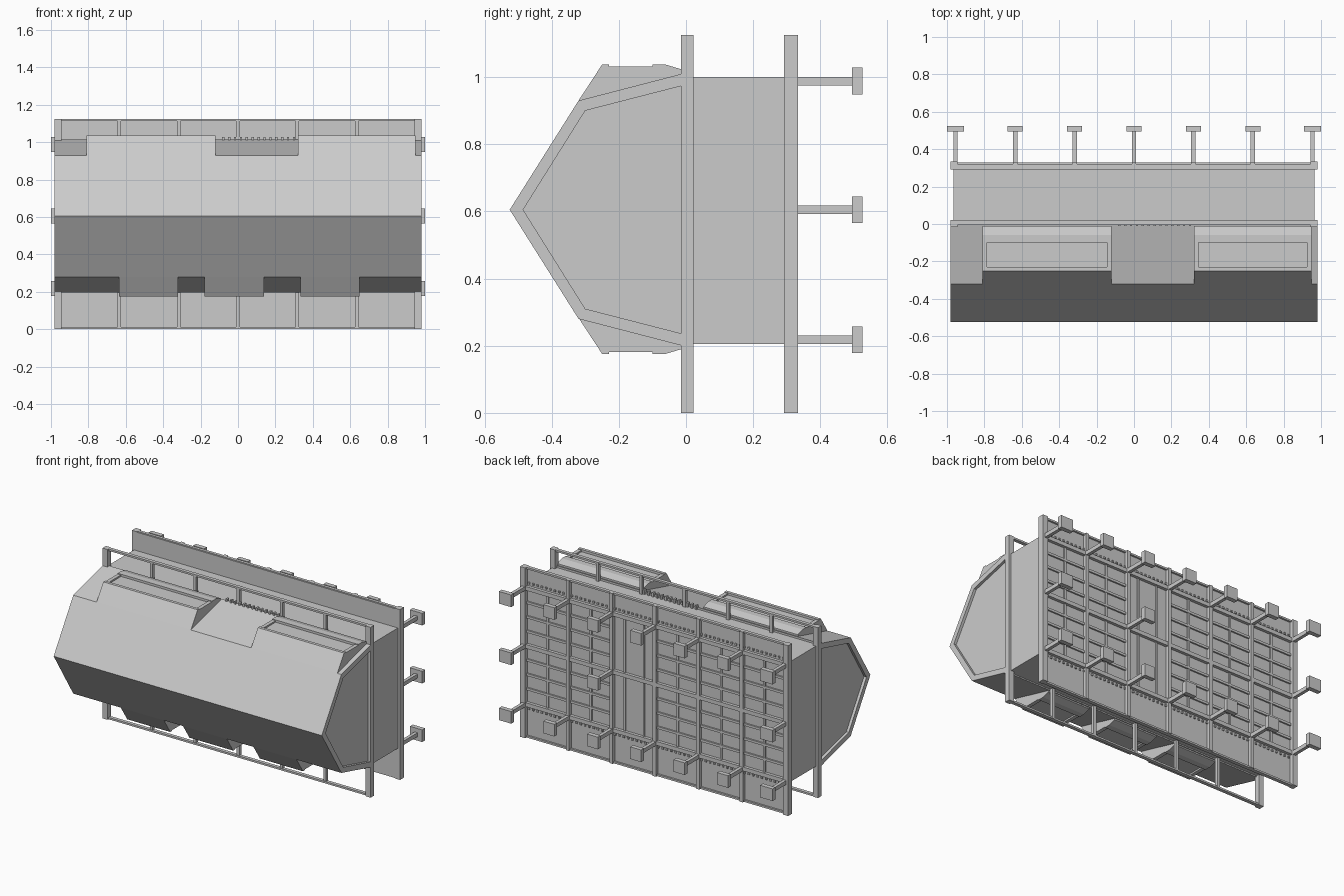
import bpy, bmesh

if "Cube" in bpy.data.objects:
    bpy.data.objects.remove(bpy.data.objects["Cube"])

def finish(name, bm):
    bmesh.ops.recalc_face_normals(bm, faces=bm.faces)
    me = bpy.data.meshes.new(name)
    bm.to_mesh(me)
    bm.free()
    ob = bpy.data.objects.new(name, me)
    bpy.context.collection.objects.link(ob)
    return ob

def boxes(name, items):
    """One object from boxes given as (x0, x1, y0, y1, z0, z1)."""
    bm = bmesh.new()
    for x0, x1, y0, y1, z0, z1 in items:
        vs = bmesh.ops.create_cube(bm, size=1)["verts"]
        for v in vs:
            v.co = ((x0 + x1) / 2 + v.co.x * (x1 - x0),
                    (y0 + y1) / 2 + v.co.y * (y1 - y0),
                    (z0 + z1) / 2 + v.co.z * (z1 - z0))
    return finish(name, bm)

def prism(name, profile, x0, x1):
    """Extrude a (y, z) profile along x."""
    bm = bmesh.new()
    a = [bm.verts.new((x0, y, z)) for y, z in profile]
    b = [bm.verts.new((x1, y, z)) for y, z in profile]
    bm.faces.new(a)
    bm.faces.new(b[::-1])
    for i in range(len(a)):
        j = (i + 1) % len(a)
        bm.faces.new((a[i], a[j], b[j], b[i]))
    return finish(name, bm)

MID = 0.605

def flip(profile):
    return [(y, 2 * MID - z) for y, z in profile]

# Faceted hull: outer shell with slightly recessed end panels
outer = [(0.0, 1.013), (-0.32, 0.93), (-0.525, MID), (-0.32, 0.28), (0.0, 0.197)]
inner = [(0.0, 0.977), (-0.30, 0.90), (-0.485, MID), (-0.30, 0.31), (0.0, 0.233)]
prism("hull_shell", outer + inner[::-1], -0.98, 0.98)
prism("hull_end_panels", inner, -0.962, 0.962)

# Raised hatches, two on top and three underneath, with a shallow groove
hatch = [(-0.32, 0.925), (-0.32, 0.93), (-0.25, 1.037), (-0.23, 1.037), (-0.23, 1.022),
         (-0.10, 1.022), (-0.10, 1.037), (-0.06, 1.037), (-0.01, 1.022), (-0.01, 1.0)]
for i, (x0, x1) in enumerate([(-0.81, -0.12), (0.32, 0.95)]):
    prism(f"top_hatch_{i}", hatch, x0, x1)
    boxes(f"top_hatch_stops_{i}", [(x, x + 0.025, -0.23, -0.10, 1.01, 1.032)
                                   for x in (x0, x1 - 0.025)])
for i, (x0, x1) in enumerate([(-0.635, -0.32), (-0.18, 0.14), (0.335, 0.65)]):
    prism(f"bottom_hatch_{i}", [(y, z + 0.003) for y, z in flip(hatch)], x0, x1)
    boxes(f"bottom_hatch_stops_{i}", [(x, x + 0.025, -0.23, -0.10, 0.181, 0.20)
                                      for x in (x0, x1 - 0.025)])

# Rear body between the two frames
boxes("rear_body", [(-0.965, 0.965, -0.01, 0.30, 0.205, 1.0)])

# Front frame: end posts, thin posts and rails
cols = [-0.635, -0.317, 0.0, 0.317, 0.635]
ends = [(-0.98, -0.943), (0.943, 0.98)]
boxes("front_frame_end_posts", [(a, b, -0.015, 0.022, 0, 1.125) for a, b in ends])
boxes("front_frame_posts", [(x - 0.01, x + 0.01, 0.0, 0.02, 0, 1.125) for x in cols])
boxes("front_frame_rails", [(-0.95, 0.95, -0.005, 0.018, z, z + 0.012)
                            for z in (0.0, 1.113)])

# Back plate with its frame
boxes("back_plate", [(-0.975, 0.975, 0.292, 0.308, 0.003, 1.122)])
boxes("back_frame_end_posts", [(a, b, 0.292, 0.333, 0, 1.125) for a, b in ends])
boxes("back_frame_posts", [(x - 0.012, x + 0.012, 0.30, 0.331, 0, 1.125) for x in cols])
boxes("back_frame_rails", [(-0.95, 0.95, 0.30, 0.328, z - 0.013, z + 0.013)
                           for z in (0.22, MID, 0.988)]
      + [(-0.95, 0.95, 0.30, 0.32, z, z + 0.012) for z in (0.0, 1.113)])

# Thin battens on every bay except the plain one
edges = [-0.95] + cols + [0.95]
battens = []
for i in range(6):
    a, b = edges[i], edges[i + 1]
    m = (a + b) / 2
    if i == 3:
        battens += [(x - 0.006, x + 0.006, 0.30, 0.315, 0.22, 0.99) for x in (m - 0.07, m + 0.07)]
        continue
    battens.append((m - 0.007, m + 0.007, 0.30, 0.316, 0.22, 0.99))
    battens += [(a, b, 0.30, 0.318, z - 0.008, z + 0.008)
                for z in (0.32, 0.415, 0.51, 0.70, 0.795, 0.89)]
boxes("back_battens", battens)

# Rows of small bolts along the seams
bolts = []
for k in range(60):
    x = -0.93 + k * 1.86 / 59
    bolts += [(x - 0.006, x + 0.006, 0.30, 0.316, z - 0.006, z + 0.006) for z in (0.19, 1.02)]
    if -0.11 < x < 0.31:
        bolts.append((x - 0.006, x + 0.006, -0.01, 0.012, 1.0, 1.028))
boxes("seam_bolts", bolts)

# Mounting brackets: arm plus square foot plate
mounts = [(x, z) for z in (0.218, 0.988) for x in [-0.955] + cols + [0.955]]
mounts += [(x, MID) for x in (-0.955, 0.317, 0.955)]
boxes("bracket_arms", [(x - 0.011, x + 0.011, 0.31, 0.50, z - 0.013, z + 0.013)
                       for x, z in mounts])
boxes("bracket_plates", [(x - h, x + h, 0.495, 0.525, z - 0.04, z + 0.04)
                         for x, z in mounts for h in [0.045 if abs(x) > 0.9 else 0.04]])
